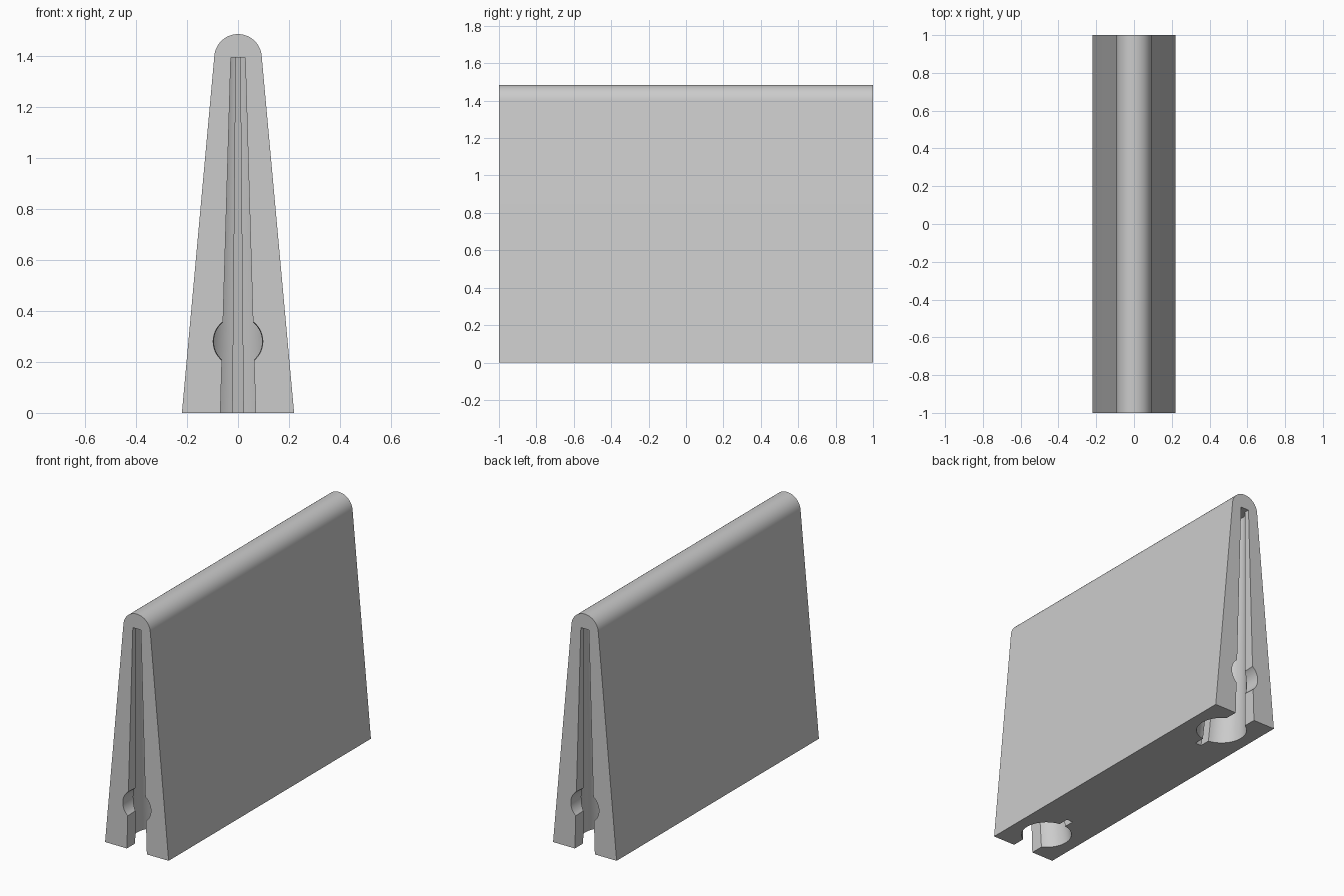
import bpy, bmesh
from math import sin, cos, pi, radians, asin, sqrt
from mathutils import Matrix

if "Cube" in bpy.data.objects:
    bpy.data.objects.remove(bpy.data.objects["Cube"], do_unlink=True)

grey = bpy.data.materials.new("plain grey")
grey.use_nodes = True
colour = (0.6, 0.6, 0.6, 1)
grey.diffuse_color = colour
grey.node_tree.nodes["Principled BSDF"].inputs["Base Color"].default_value = colour


def make_object(name, bm):
    bmesh.ops.recalc_face_normals(bm, faces=bm.faces)
    mesh = bpy.data.meshes.new(name)
    bm.to_mesh(mesh)
    bm.free()
    mesh.materials.append(grey)
    obj = bpy.data.objects.new(name, mesh)
    bpy.context.collection.objects.link(obj)
    return obj


def loft(name, lower, upper):
    """Solid between two matching loops of points."""
    bm = bmesh.new()
    a = [bm.verts.new(p) for p in lower]
    b = [bm.verts.new(p) for p in upper]
    bm.faces.new(a)
    bm.faces.new(b)
    for i in range(len(a)):
        j = (i + 1) % len(a)
        bm.faces.new((a[i], a[j], b[j], b[i]))
    return make_object(name, bm)


# Tapered wall with a rounded ridge
RIDGE_Z, RIDGE_R = 1.392, 0.093
tilt = radians(5.2)
outline = [(0.22, 0)]
for i in range(33):
    t = tilt + (pi - 2 * tilt) * i / 32
    outline.append((RIDGE_R * cos(t), RIDGE_Z + RIDGE_R * sin(t)))
outline.append((-0.22, 0))
body = loft("tapered_body", [(x, -1, z) for x, z in outline],
            [(x, 1, z) for x, z in outline])

# Keyhole outline: distance in from the end face against half width
MOUTH, SLIT, BORE, BORE_D = 0.069, 0.021, 0.145, 0.21
start, stop = asin(MOUTH / BORE), pi - asin(SLIT / BORE)
half = [(MOUTH, -0.06)]
for i in range(25):
    t = start + (stop - start) * i / 24
    half.append((BORE * sin(t), BORE_D - BORE * cos(t)))
half.append((SLIT, 0.42))
keyhole = half + [(-x, d) for x, d in reversed(half)]


def keyhole_ring(end, z):
    s = 1 - 0.595 * z / 1.393
    return [(x * s, end * (1 - d * s), z) for x, d in keyhole]


# Tapering keyhole socket and round cross hole at each end
cutters = []
for end, side in ((-1, "front"), (1, "back")):
    cutters.append(loft(side + "_socket_cutter",
                        keyhole_ring(end, -0.05), keyhole_ring(end, 1.393)))
    bm = bmesh.new()
    place = Matrix.Translation((0, end * 0.92, 0.28)) @ Matrix.Rotation(end * pi / 2, 4, "X")
    bmesh.ops.create_cone(bm, cap_ends=True, segments=48, radius1=0.092,
                          radius2=0.098, depth=0.2,
                          matrix=Matrix.Translation((0, end * 0.92, 0.28))
                          @ Matrix.Rotation(-end * pi / 2, 4, "X"))
    cutters.append(make_object(side + "_hole_cutter", bm))

bpy.ops.object.select_all(action="DESELECT")
bpy.context.view_layer.objects.active = body
body.select_set(True)
for cutter in cutters:
    cutter.hide_render = True
    mod = body.modifiers.new(cutter.name, "BOOLEAN")
    mod.operation = "DIFFERENCE"
    mod.solver = "EXACT"
    mod.object = cutter
    bpy.ops.object.modifier_apply(modifier=mod.name)
for cutter in cutters:
    bpy.data.objects.remove(cutter, do_unlink=True)

bpy.ops.object.shade_smooth_by_angle(angle=radians(25))
